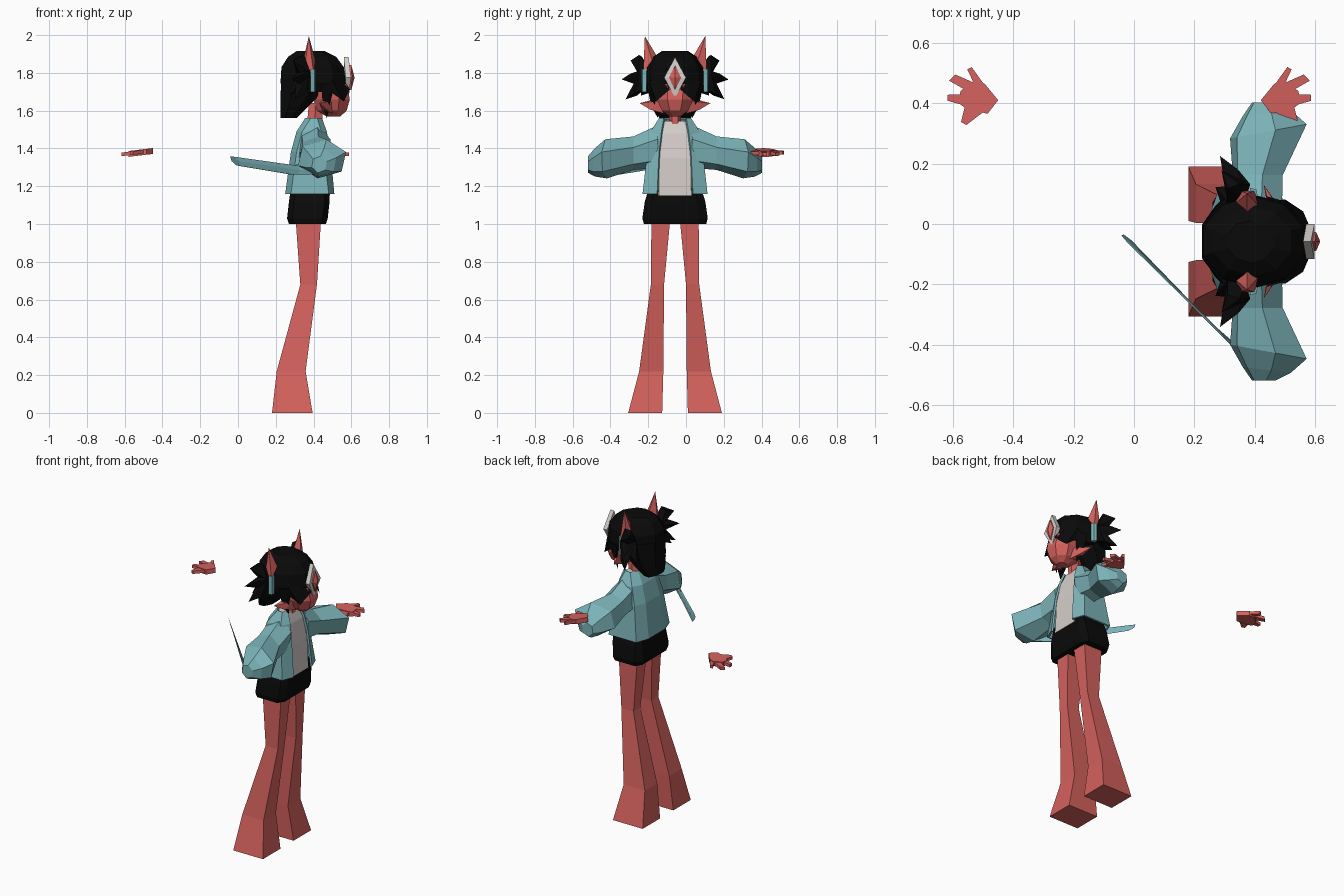
import bpy, bmesh, math
from mathutils import Vector

if "Cube" in bpy.data.objects:
    bpy.data.objects.remove(bpy.data.objects["Cube"])

MID = -0.058          # symmetry plane of the figure (it looks along +x)


def material(name, col):
    m = bpy.data.materials.new(name)
    m.diffuse_color = (*col, 1)
    m.use_nodes = True
    m.node_tree.nodes["Principled BSDF"].inputs["Base Color"].default_value = m.diffuse_color
    return m


RED = material("coral_skin", (0.66, 0.12, 0.11))
TEAL = material("teal_cloth", (0.20, 0.45, 0.48))
BLACK = material("black", (0.003, 0.003, 0.003))
WHITE = material("off_white", (0.67, 0.62, 0.60))


def finish(bm, name, mat):
    bmesh.ops.recalc_face_normals(bm, faces=bm.faces)
    me = bpy.data.meshes.new(name)
    bm.to_mesh(me)
    bm.free()
    me.materials.append(mat)
    ob = bpy.data.objects.new(name, me)
    bpy.context.collection.objects.link(ob)
    return ob


def loft(name, rings, mat, closed=True):
    """Skin a list of equal-length point rings; closed rings get end caps."""
    bm = bmesh.new()
    vs = [[bm.verts.new(p) for p in r] for r in rings]
    n = len(rings[0])
    for a, b in zip(vs, vs[1:]):
        for i in range(n if closed else n - 1):
            j = (i + 1) % n
            bm.faces.new((a[i], a[j], b[j], b[i]))
    if closed:
        bm.faces.new(vs[0])
        bm.faces.new(vs[-1])
    return finish(bm, name, mat)


def hull(name, pts, mat):
    bm = bmesh.new()
    for p in pts:
        bm.verts.new(p)
    bmesh.ops.convex_hull(bm, input=bm.verts)
    return finish(bm, name, mat)


def P(x, d, z, s=1):
    """Point at distance d from the symmetry plane, on side s."""
    return (x, MID + s * d, z)


def oval(z, x0, x1, w, n=10, turn=0.5):
    """Level ring spanning x0..x1 with half-width w."""
    k = [2 * math.pi * (i + turn) / n for i in range(n)]
    f = 1 / math.cos(math.pi / n)
    return [P((x0 + x1) / 2 + (x1 - x0) / 2 * f * math.cos(a), w * math.sin(a), z) for a in k]


def slab(z, x0, x1, w, c=0.75):
    """Level ring: rectangle with bevelled corners."""
    h, m = (x1 - x0) / 2, (x0 + x1) / 2
    q = [(1, -c), (1, c), (c, 1), (-c, 1), (-1, c), (-1, -c), (-c, -1), (c, -1)]
    return [P(m + a * h, b * w, z) for a, b in q]


# Torso: shorts, shirt, neck
loft("shorts", [slab(1.0, .27, .465, .165), slab(1.03, .26, .475, .173),
                slab(1.12, .27, .485, .16), slab(1.19, .28, .485, .138)], BLACK)
loft("shirt", [slab(1.15, .30, .488, .115), slab(1.35, .30, .482, .11),
               slab(1.48, .33, .462, .09), slab(1.545, .36, .44, .06)], WHITE)
loft("neck", [oval(1.52, .365, .445, .032, 6), oval(1.64, .375, .45, .03, 6)], RED)

# Open jacket: half outline per level, mirrored into a front-open shell
rings = []
for z, xf, op, xs, ws, xb in [(1.16, .51, .095, .48, .172, .25), (1.38, .49, .085, .455, .147, .28),
                              (1.49, .47, .072, .44, .13, .31), (1.56, .445, .06, .42, .085, .355)]:
    half = [(xf, op), (xs, ws), (xb + .03, ws), (xb, ws * .5)]
    rings.append([P(x, d, z) for x, d in half] + [P(x, -d, z) for x, d in reversed(half)])
jacket = loft("jacket", rings, TEAL, closed=False)
sol = jacket.modifiers.new("thickness", 'SOLIDIFY')
sol.thickness = 0.012
sol.offset = -1


def sleeve_ring(s, d, cx, cz, rx, rz, lean):
    """Hexagonal ring; the front leans outward by lean."""
    out = []
    for i in range(6):
        a = math.radians(80 + 60 * i)
        out.append(P(cx + rx * math.cos(a), d + lean * math.cos(a), cz + rz * math.sin(a), s))
    return out


for s, side in ((-1, "right"), (1, "left")):
    # Legs with flared hems
    loft(side + "_leg", [[P(x0, d0, z, s), P(x1, d0, z, s), P(x1, d1, z, s), P(x0, d1, z, s)]
                         for z, x0, x1, d0, d1 in [(0, .18, .395, .068, .248), (.22, .205, .358, .062, .19),
                                                   (.68, .33, .418, .058, .128), (1.03, .305, .44, .025, .125)]], RED)
    # Puffed sleeve
    loft(side + "_sleeve", [sleeve_ring(s, *r) for r in
                            [(.09, .405, 1.41, .09, .115, 0), (.22, .41, 1.375, .088, .09, 0),
                             (.365, .445, 1.345, .135, .105, .025), (.425, .44, 1.325, .085, .075, .01),
                             (.46, .43, 1.315, .042, .045, 0)]], TEAL)
    # Horn
    hull(side + "_horn", [P(.375, .16, 1.995, s), P(.335, .125, 1.82, s), P(.375, .085, 1.87, s),
                          P(.42, .11, 1.83, s), P(.40, .168, 1.80, s), P(.35, .168, 1.80, s)], RED)
    # Pointed ear
    hull(side + "_ear", [P(.43, .188, 1.64, s), P(.46, .07, 1.67, s), P(.50, .08, 1.65, s),
                         P(.50, .06, 1.585, s), P(.45, .07, 1.59, s), P(.47, .13, 1.605, s)], RED)
    # Teal hair tie
    hull(side + "_hair_tie", [P(x, d, z, s) for x, d in ((.385, .155), (.41, .15), (.385, .178), (.405, .172))
                              for z in (1.70, 1.82)], TEAL)
    # Pigtail made of three spikes
    root = [P(.37, .14, 1.83, s), P(.37, .15, 1.72, s), P(.31, .13, 1.80, s), P(.385, .19, 1.80, s)]
    for k, tip in enumerate([(.29, .235, 1.865), (.285, .283, 1.765), (.30, .262, 1.66), (.27, .18, 1.68)]):
        x, d, z = tip
        hull(f"{side}_pigtail_{k}", root + [P(x, d, z, s), P(x + .06, d - .045, z + .03, s),
                                            P(x + .02, d - .06, z + .02, s)], BLACK)
    # Long lock beside the face, and slanted fringe lock
    hull(side + "_side_lock", [P(.44, .15, 1.74, s), P(.51, .13, 1.74, s), P(.46, .10, 1.74, s),
                               P(.47, .09, 1.56, s), P(.45, .125, 1.62, s)], BLACK)
    hull(side + "_fringe", [P(.575, .03, 1.76, s), P(.50, .14, 1.76, s), P(.46, .13, 1.72, s),
                            P(.56, .10, 1.65, s), P(.59, .03, 1.71, s)], BLACK)

# Head and hair
loft("face", [oval(1.568, .47, .54, .03, 8), oval(1.60, .42, .575, .075, 8),
              oval(1.66, .40, .592, .105, 8), oval(1.74, .40, .575, .11, 8)], RED)
loft("hair_cap", [oval(1.70, .235, .545, .14), oval(1.75, .225, .57, .155), oval(1.83, .23, .56, .15),
                  oval(1.885, .265, .52, .115), oval(1.915, .31, .46, .07)], BLACK)
loft("hair_back", [oval(1.56, .225, .31, .09, 8), oval(1.62, .225, .37, .125, 8),
                   oval(1.68, .225, .43, .145, 8), oval(1.78, .23, .46, .15, 8)], BLACK)


# Forehead diamond: white frame with a faceted red gem
def diamond(x, w, h, bow):
    return [P(x, w, 1.775), P(x - bow, 0, 1.775 + h), P(x, -w, 1.775), P(x - bow, 0, 1.775 - h)]


hull("diamond_frame", diamond(.598, .058, .108, .012) + diamond(.57, .058, .108, .01), WHITE)
hull("diamond_gem", diamond(.603, .032, .066, .003) + diamond(.585, .032, .066, 0) + [P(.617, 0, 1.775)], RED)

# Hands: palm plus three fingers and a thumb; one is detached, mirrored in x
PALM = [(.42, .41), (.465, .465), (.50, .475), (.545, .44), (.55, .40), (.53, .385), (.455, .365)]
FINGERS = [((.465, .46), (.50, .465), (.508, .52), (.522, .512)),
           ((.505, .47), (.53, .445), (.562, .495), (.583, .475)),
           ((.54, .43), (.54, .395), (.587, .428), (.587, .408)),
           ((.47, .37), (.53, .39), (.525, .328), (.543, .338))]
for name, flip in (("left_hand", False), ("floating_hand", True)):
    def spot(p, t):
        x = -0.03 - p[0] if flip else p[0]
        return (x, p[1], 1.388 - (p[0] - .42) * .12 + t)
    hull(name + "_palm", [spot(p, t) for p in PALM for t in (-.017, .014)], RED)
    for k, f in enumerate(FINGERS):
        hull(f"{name}_finger_{k}", [spot(p, t) for p in f for t in (-.009, .01)], RED)

# Stretched cuff trailing back from the right sleeve
side_dir = Vector((.64, -.77, 0))
rings = []
for c, w, h, slant in [((-.015, -.058, 1.333), .03, .027, .02), ((.30, -.375, 1.285), .045, .028, 0),
                       ((.42, -.48, 1.30), .045, .04, 0)]:
    ring = []
    for i in range(6):
        a = math.radians(60 * i)
        v = Vector(c) + side_dir * w * math.cos(a) + Vector((-slant, slant * .5, h)) * math.sin(a)
        ring.append(v)
    rings.append(ring)
loft("stretched_cuff", rings, TEAL)
